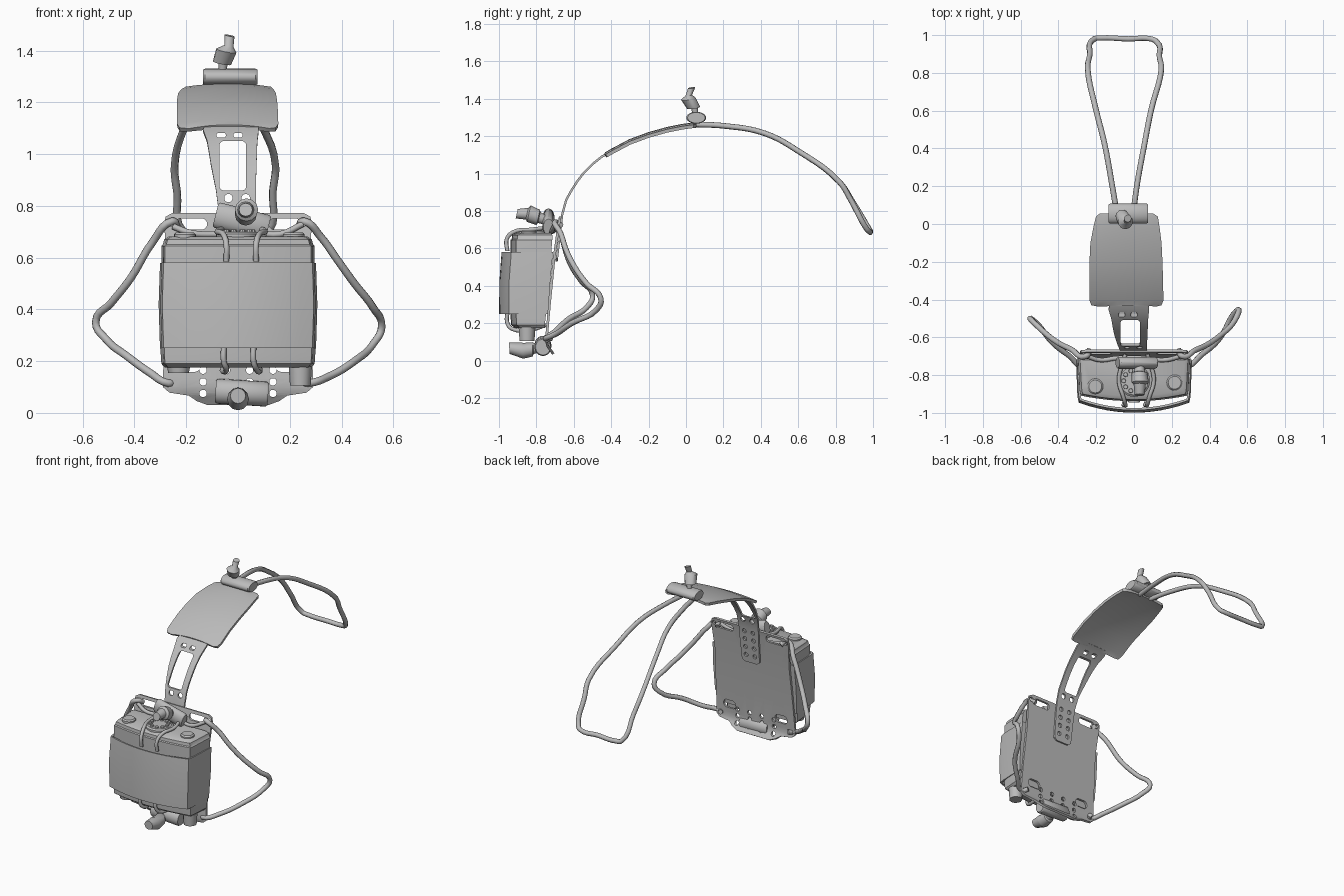
import bpy, bmesh, math
from mathutils import Vector, Matrix

if "Cube" in bpy.data.objects:
    bpy.data.objects.remove(bpy.data.objects["Cube"])

grey = bpy.data.materials.new("plain grey")
grey.diffuse_color = (0.5, 0.5, 0.5, 1)
grey.use_nodes = True
grey.node_tree.nodes["Principled BSDF"].inputs["Base Color"].default_value = grey.diffuse_color


def finish(name, bm, mods=(), cutters=None, angle=35):
    """Turn a bmesh into a shaded object, applying modifiers and cut-outs."""
    bmesh.ops.recalc_face_normals(bm, faces=bm.faces[:])
    me = bpy.data.meshes.new(name)
    bm.to_mesh(me)
    bm.free()
    ob = bpy.data.objects.new(name, me)
    bpy.context.collection.objects.link(ob)
    for kind, settings in mods:
        m = ob.modifiers.new(kind, kind)
        for k, v in settings.items():
            setattr(m, k, v)
    if cutters:
        m = ob.modifiers.new("holes", 'BOOLEAN')
        m.operation, m.solver, m.object = 'DIFFERENCE', 'EXACT', cutters
    bpy.context.view_layer.update()
    dg = bpy.context.evaluated_depsgraph_get()
    new = bpy.data.meshes.new_from_object(ob.evaluated_get(dg))
    ob.modifiers.clear()
    ob.data = new
    new.materials.clear()
    new.materials.append(grey)
    new.shade_smooth()
    new.set_sharp_from_angle(angle=math.radians(angle))
    if cutters:
        bpy.data.objects.remove(cutters)
    return ob


def loft(bm, rings, caps=True, closed=True):
    vs = [[bm.verts.new(p) for p in r] for r in rings]
    n = len(vs[0])
    for a, b in zip(vs, vs[1:]):
        for i in range(n if closed else n - 1):
            j = (i + 1) % n
            bm.faces.new((a[i], a[j], b[j], b[i]))
    if caps:
        bm.faces.new(vs[0])
        bm.faces.new(vs[-1])


def hole_cutter(holes):
    """Rounded prisms along y: (x, z, half width, half height, corner radius)."""
    bm = bmesh.new()
    for x, z, hx, hz, r in holes:
        ring = []
        for i in range(16):
            a = (i + .5) * math.tau / 16
            c, s = math.cos(a), math.sin(a)
            ring.append((x + math.copysign(hx - r, c) + r * c, z + math.copysign(hz - r, s) + r * s))
        loft(bm, [[(px, y, pz) for px, pz in ring] for y in (-1.2, 0.2)])
    ob = finish("hole_cutter", bm)
    ob.hide_render = True
    return ob


def sheet(name, rows, thick, crown=0, holes=None, cols=8):
    """Curved plate from rows of (left x, right x, y, z)."""
    bm = bmesh.new()
    rings = []
    for l, r, y, z in rows:
        ts = [i / cols for i in range(cols + 1)]
        rings.append([(l + (r - l) * t, y, z - crown * (2 * t - 1) ** 2) for t in ts])
    loft(bm, rings, caps=False, closed=False)
    return finish(name, bm, [('SOLIDIFY', dict(thickness=thick, offset=0))],
                  hole_cutter(holes) if holes else None)


def tube(name, pts, r, cyclic=False):
    cu = bpy.data.curves.new(name, 'CURVE')
    cu.dimensions, cu.bevel_depth, cu.bevel_resolution = '3D', r, 2
    cu.resolution_u, cu.use_fill_caps = 5, True
    sp = cu.splines.new('BEZIER')
    sp.bezier_points.add(len(pts) - 1)
    sp.use_cyclic_u = cyclic
    for b, p in zip(sp.bezier_points, pts):
        b.co = p
        b.handle_left_type = b.handle_right_type = 'AUTO'
    ob = bpy.data.objects.new(name, cu)
    bpy.context.collection.objects.link(ob)
    bpy.context.view_layer.update()
    me = bpy.data.meshes.new_from_object(ob.evaluated_get(bpy.context.evaluated_depsgraph_get()))
    bpy.data.objects.remove(ob)
    bm = bmesh.new()
    bm.from_mesh(me)
    return finish(name, bm, angle=50)


def turned(name, stations, sides=16, squash=1):
    """Round part through stations of (centre, radius)."""
    pts = [Vector(p) for p, _ in stations]
    axis = (pts[-1] - pts[0]).normalized()
    q = axis.to_track_quat('Z', 'Y')
    bm = bmesh.new()
    loft(bm, [[p + q @ Vector((r * math.cos(i * math.tau / sides), squash * r * math.sin(i * math.tau / sides), 0))
               for i in range(sides)] for p, (_, r) in zip(pts, stations)])
    return finish(name, bm)


def barrel(name, c, half, ry, rz, tilt):
    """Clamp barrel lying along x."""
    bm = bmesh.new()
    rings = []
    for x, k in ((-half, .88), (-half + .008, 1), (half - .008, 1), (half, .88)):
        rings.append([(x, k * ry * math.cos(i * math.tau / 24), k * rz * math.sin(i * math.tau / 24)) for i in range(24)])
    loft(bm, rings)
    bm.transform(Matrix.Translation(c) @ Matrix.Rotation(tilt, 4, 'Y'))
    finish(name, bm)


def section(z, w, front, curve, back, n=12):
    """Pack cross-section: bowed front, straight sides, flat back."""
    arc = [(w * t, front + curve * t * t, z) for t in [2 * i / n - 1 for i in range(n + 1)]]
    return arc + [(w * 1.02, front + curve + .03, z), (w * 1.05, back, z), (-w * 1.05, back, z),
                  (-w * 1.02, front + curve + .03, z)]


# Back plate with slots and rows of holes
plate = [(.035, .12, -.71), (.05, .16, -.72), (.07, .19, -.735), (.08, .265, -.74), (.10, .29, -.745),
         (.13, .29, -.745), (.3, .285, -.73), (.55, .275, -.705), (.73, .285, -.68), (.757, .28, -.675), (.77, .255, -.672)]
holes = []
for s in (-1, 1):
    holes += [(s * .18, .73, .06, .022, .02), (s * .19, .185, .045, .027, .025),
              (s * .262, .735, .014, .014, .013), (s * .265, .115, .014, .014, .013)]
    holes += [(s * x, z, .014, .014, .013) for x in (.045, .135) for z in (.075, .12, .165)]
sheet("back_plate", [(-h, h, y, z) for z, h, y in plate], .014, holes=holes)

# Curved neck strip with window and holes
strip = [(-.045, .045, -.692, .53), (-.065, .065, -.69, .545), (-.07, .07, -.672, .7), (-.075, .07, -.662, .78),
         (-.085, .07, -.64, .86), (-.095, .07, -.612, .91), (-.105, .072, -.58, .96), (-.112, .073, -.545, 1.005),
         (-.12, .075, -.50, 1.05), (-.135, .08, -.45, 1.09), (-.125, .075, -.41, 1.11)]
holes = [(s * .032, z, .014, .014, .013) for s in (-1, 1) for z in (.58, .635, .69, .745)]
holes += [(x, .83, .016, .016, .015) for x in (-.037, .03)]
holes += [(x, 1.073, .018, .009, .008) for x in (-.065, .0)]
holes += [(-.02, .955, .052, .096, .018)]
sheet("neck_strip", strip, .012, holes=holes)

# Curved top pad
pad = [(-.19, .12, -.43, 1.105), (-.225, .145, -.425, 1.107), (-.235, .155, -.40, 1.122), (-.235, .153, -.3, 1.175),
       (-.235, .15, -.2, 1.212), (-.23, .145, -.1, 1.24), (-.215, .135, -.02, 1.256), (-.2, .125, .04, 1.264), (-.18, .1, .055, 1.265)]
sheet("top_pad", pad, .018, crown=.012)

# Main pack body with a rim, and the wrap band standing around it
bm = bmesh.new()
levels = [(.175, .27, -.915, -.755), (.19, .282, -.935, -.755), (.235, .285, -.938, -.75), (.645, .282, -.938, -.715),
          (.65, .277, -.932, -.715), (.67, .272, -.93, -.715), (.682, .255, -.91, -.72)]
loft(bm, [section(z, w, f, .03, b) for z, w, f, b in levels])
finish("pack_body", bm)
bm = bmesh.new()
loft(bm, [section(z, w, f, .05, b) for z, w, f, b in ((.25, .283, -.993, -.742), (.42, .288, -.992, -.73), (.58, .283, -.98, -.716))], caps=False)
finish("wrap_band", bm, [('SOLIDIFY', dict(thickness=.012, offset=0))])

# Top knobs, lower feet and the centre dial
for x, y in ((-.205, -.86), (.215, -.84)):
    turned("top_knob", [((x, y, .66), .042), ((x, y, .69), .042), ((x, y, .698), .034)], 20)
    turned("lower_foot", [((x * 1.12, -.85, .18), .045), ((x * 1.12, -.85, .155 if x < 0 else .105), .04)], 12)
turned("dial", [((0, -.83, .67), .085), ((0, -.83, .692), .085), ((0, -.83, .7), .075)], 28)
for i in range(10):
    a = i * math.tau / 10
    c = Vector((.055 * math.cos(a), -.83 + .055 * math.sin(a), .695))
    turned("dial_stud", [(c, .013), (c + Vector((0, 0, .014)), .011)], 8)

# Retaining wires over the top and under the bottom
for s, x in ((-1, -.045), (1, .07)):
    tube("upper_wire", [(x, -.955, .585), (x, -.958, .65), (x + s * .01, -.92, .688), (x + s * .035, -.83, .70),
                        (x + s * .02, -.75, .71), (x, -.69, .72)], .011)
    tube("lower_wire", [(x - .01, -.955, .26), (x - .01, -.955, .2), (x, -.93, .17), (x + s * .015, -.83, .165),
                        (x, -.75, .19)], .011)
tube("upper_cord", [(-.25, -.70, .72), (-.18, -.72, .695), (-.09, -.71, .69), (.05, -.71, .70), (.16, -.72, .69), (.25, -.70, .73)], .012)

# Side straps hooked through the plate corners
right = [(.235, -.665, .72), (.255, -.70, .74), (.32, -.67, .68), (.385, -.64, .59), (.45, -.595, .50), (.52, -.53, .41), (.555, -.455, .33),
         (.525, -.48, .27), (.45, -.61, .20), (.36, -.69, .145), (.27, -.75, .115), (.25, -.72, .12)]
left = [(-.235, -.665, .72), (-.255, -.70, .74), (-.33, -.665, .66), (-.415, -.62, .52), (-.49, -.56, .425), (-.55, -.50, .35),
        (-.51, -.53, .285), (-.43, -.63, .22), (-.34, -.70, .155), (-.27, -.75, .115), (-.25, -.72, .12)]
tube("right_strap", right, .015)
tube("left_strap", left, .015)

# Long rear loop
tube("rear_loop", [(-.09, .05, 1.262), (-.115, .2, 1.255), (-.155, .42, 1.215), (-.2, .6, 1.12), (-.245, .82, .955), (-.235, .89, .85),
                   (-.21, .98, .70), (-.17, .985, .69), (-.03, .98, .69), (.09, .98, .69), (.12, .965, .705), (.135, .88, .86),
                   (.145, .82, .955), (.09, .6, 1.12), (.055, .42, 1.215), (.015, .2, 1.255), (-.005, .05, 1.262)], .015)

# Clamp barrels with their thumb knobs
barrel("top_clamp", (-.03, .055, 1.298), .105, .053, .032, 0)
barrel("upper_clamp", (.015, -.735, .74), .105, .032, .05, .25)
barrel("lower_clamp", (.015, -.765, .078), .102, .045, .048, .06)
turned("top_thumb_knob", [((-.06, .05, 1.32), .016), ((-.058, .045, 1.35), .018), ((-.062, .04, 1.352), .036),
                          ((-.045, .012, 1.40), .04), ((-.035, .015, 1.418), .018), ((-.033, .03, 1.458), .02)], 12)
turned("upper_thumb_knob", [((.03, -.75, .75), .025), ((.03, -.785, .765), .03), ((.03, -.79, .765), .042),
                            ((.033, -.84, .785), .045), ((.03, -.85, .785), .032), ((.03, -.905, .785), .026)], 12)
turned("lower_thumb_knob", [((.0, -.78, .07), .025), ((.0, -.815, .065), .03), ((.0, -.82, .06), .038),
                            ((.0, -.87, .052), .042), ((.0, -.88, .055), .042), ((.0, -.945, .066), .03)], 12)
